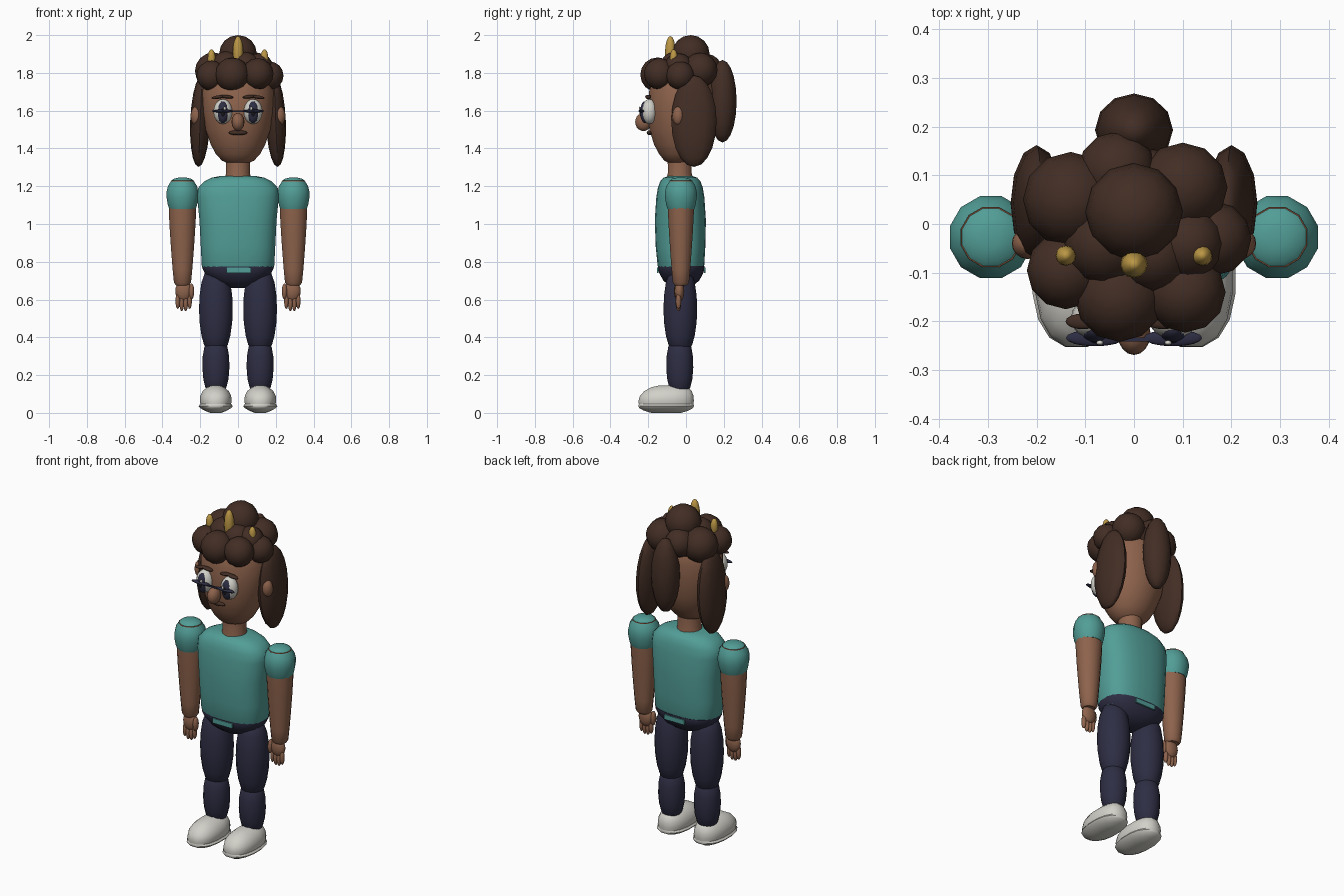
import bpy, bmesh, math
from mathutils import Vector, Euler

cube = bpy.data.objects.get("Cube")
if cube:
    bpy.data.objects.remove(cube, do_unlink=True)


def material(name, r, g, b):
    m = bpy.data.materials.new(name)
    m.use_nodes = True
    m.diffuse_color = (r, g, b, 1)
    m.node_tree.nodes["Principled BSDF"].inputs["Base Color"].default_value = (r, g, b, 1)
    return m


skin = material("brown skin", .27, .125, .073)
teal = material("teal shirt", .085, .34, .31)
navy = material("navy trousers", .027, .027, .058)
white = material("off white", .64, .63, .58)
hair = material("dark brown hair", .055, .027, .018)
gold = material("gold", .5, .31, .06)
black = material("black", .008, .008, .012)
rust = material("rust trim", .3, .1, .05)


def finish(bm, name, mat, angle=50):
    bmesh.ops.recalc_face_normals(bm, faces=bm.faces)
    me = bpy.data.meshes.new(name)
    bm.to_mesh(me)
    bm.free()
    me.materials.append(mat)
    ob = bpy.data.objects.new(name, me)
    bpy.context.collection.objects.link(ob)
    bpy.ops.object.select_all(action='DESELECT')
    ob.select_set(True)
    bpy.context.view_layer.objects.active = ob
    bpy.ops.object.shade_smooth_by_angle(angle=math.radians(angle))
    return ob


def ball(name, pos, size, mat, rot=(0, 0, 0), segs=16, rings=10):
    """Ellipsoid with half sizes `size`."""
    bm = bmesh.new()
    bmesh.ops.create_uvsphere(bm, u_segments=segs, v_segments=rings, radius=1)
    turn = Euler(rot)
    for v in bm.verts:
        p = Vector([c * s for c, s in zip(v.co, size)])
        p.rotate(turn)
        v.co = p + Vector(pos)
    return finish(bm, name, mat)


def loft(name, rings, mat, segs=20, power=1.0):
    """Stack of ovals (z, x, y, half width, half depth); power < 1 squares them."""
    bm = bmesh.new()
    loops = []
    for z, x, y, rx, ry in rings:
        loop = []
        for i in range(segs):
            a = math.tau * (i + .5) / segs
            c, s = math.cos(a), math.sin(a)
            loop.append(bm.verts.new((x + rx * math.copysign(abs(c) ** power, c),
                                      y + ry * math.copysign(abs(s) ** power, s), z)))
        loops.append(loop)
    for lo, hi in zip(loops, loops[1:]):
        for i in range(segs):
            j = (i + 1) % segs
            bm.faces.new((lo[i], lo[j], hi[j], hi[i]))
    bm.faces.new(loops[0])
    bm.faces.new(loops[-1])
    return finish(bm, name, mat)


def limb(name, x, y, profile, mat, segs=16, depth=1.0):
    return loft(name, [(z, x, y, r, r * depth) for z, r in profile], mat, segs)


def plate(name, pos, size, mat):
    bm = bmesh.new()
    bmesh.ops.create_cube(bm, size=1)
    for v in bm.verts:
        v.co = Vector([c * s for c, s in zip(v.co, size)]) + Vector(pos)
    return finish(bm, name, mat)


# Torso, hips and neck
loft("shirt", [(.735, 0, -.025, .175, .11), (.78, 0, -.027, .193, .124),
               (.88, 0, -.029, .198, .132), (1.02, 0, -.03, .205, .136),
               (1.14, 0, -.03, .217, .128), (1.19, 0, -.03, .213, .12),
               (1.225, 0, -.03, .18, .108), (1.245, 0, -.03, .14, .09),
               (1.255, 0, -.03, .09, .06)], teal, 28, .8)
loft("hips", [(.66, 0, -.025, .03, .03), (.675, 0, -.025, .08, .065),
              (.7, 0, -.025, .135, .095), (.735, 0, -.025, .175, .115),
              (.765, 0, -.025, .19, .126), (.778, 0, -.025, .192, .124)], navy, 24, .8)
for side, y in (("front", -.15), ("back", .1)):
    plate("belt_panel_" + side, (.005, y, .755), (.13, .009, .028), teal)
limb("neck", 0, -.033, [(1.23, .075), (1.27, .064), (1.38, .066)], skin)

# Head
loft("head", [(1.318, 0, -.04, .045, .04), (1.335, 0, -.04, .085, .075),
              (1.37, 0, -.038, .118, .105), (1.42, 0, -.035, .145, .135),
              (1.5, 0, -.032, .173, .163), (1.6, 0, -.03, .189, .172),
              (1.7, 0, -.025, .19, .172), (1.78, 0, -.02, .165, .15),
              (1.84, 0, -.015, .11, .1), (1.86, 0, -.015, .05, .05)], skin, 24)
ball("nose", (0, -.225, 1.54), (.034, .044, .048), skin)
ball("moustache", (0, -.192, 1.483), (.05, .016, .013), hair)
plate("glasses_bridge", (0, -.237, 1.597), (.26, .008, .009), navy)

for side, s in (("left", 1), ("right", -1)):
    # Face details
    ball("eye_" + side, (s * .08, -.194, 1.595), (.05, .043, .066), white)
    ball("iris_" + side, (s * .08, -.217, 1.592), (.03, .026, .058), navy)
    ball("pupil_" + side, (s * .08, -.231, 1.592), (.016, .015, .03), black)
    ball("eye_glint_" + side, (s * .07, -.244, 1.612), (.007, .005, .009), white)
    ball("lens_rim_" + side, (s * .08, -.234, 1.598), (.06, .017, .008), navy)
    for part, x, z, tilt in (("inner", .06, 1.674, -.12), ("outer", .105, 1.672, .16)):
        ball(f"brow_{part}_{side}", (s * x, -.2, z), (.036, .016, .009), hair, (0, s * tilt, 0))
    ball("ear_" + side, (s * .218, -.04, 1.572), (.033, .032, .052), skin)
    ball("side_lock_" + side, (s * .2, .042, 1.545), (.053, .12, .243), hair, (0, s * -.04, 0), 12, 10)

    # Arm and sleeve
    x, y = s * .294, -.027
    limb("arm_" + side, x, y, [(.675, .035), (.69, .046), (.76, .053), (.86, .061),
                               (.96, .068), (1.05, .073), (1.1, .074)], skin, 16, .95)
    limb("sleeve_" + side, x, y, [(1.08, .073), (1.1, .08), (1.14, .087), (1.17, .087),
                                  (1.2, .08), (1.225, .064)], teal, 12)
    limb("sleeve_seam_" + side, x, y, [(1.222, .064), (1.229, .0635)], rust, 12)
    limb("sleeve_cap_" + side, x, y, [(1.229, .061), (1.239, .05), (1.246, .02)], teal, 12)

    # Hand
    ball("palm_" + side, (s * .288, -.035, .645), (.044, .026, .055), skin)
    for i in range(4):
        drop = .012 if i in (1, 2) else 0
        ball(f"finger_{i + 1}_{side}", (s * (.256 + .021 * i), -.04, .592 - drop),
             (.0125, .015, .042), skin, segs=10, rings=8)
    ball("thumb_" + side, (s * .246, -.045, .643), (.015, .02, .042), skin, segs=10, rings=8)

    # Leg
    limb("thigh_" + side, s * .117, -.03, [(.34, .05), (.36, .064), (.41, .078), (.48, .088),
                                           (.55, .091), (.62, .088), (.69, .078), (.74, .06),
                                           (.765, .03)], navy)
    limb("calf_" + side, s * .117, -.033, [(.115, .045), (.135, .057), (.18, .068), (.24, .073),
                                           (.3, .071), (.35, .062), (.375, .045)], navy)

    # Shoe
    fx, fy = s * .118, -.105
    loft("shoe_" + side, [(.045, fx, fy, .082, .147), (.065, fx, fy, .086, .149),
                          (.09, fx, fy + .003, .083, .144), (.115, fx, fy + .01, .07, .128),
                          (.135, fx, fy + .018, .048, .1), (.146, fx, fy + .02, .02, .055)],
         white, 16, .85)
    loft("sole_" + side, [(.0, fx, fy, .03, .08), (.012, fx, fy, .06, .12),
                          (.026, fx, fy, .084, .145), (.036, fx, fy, .092, .15),
                          (.046, fx, fy, .084, .147)], white, 16, .85)

# Hair curls: x, y, z, radius
ball("back_lock", (0, .193, 1.65), (.08, .075, .218), hair, (0, 0, 0), 12, 10)
ball("hair_cap", (0, .01, 1.79), (.17, .15, .085), hair)
curls = [(0, .025, 1.9, .1), (-.03, -.15, 1.79, .092), (.105, -.14, 1.795, .083),
         (-.14, -.095, 1.785, .08), (.165, -.03, 1.785, .076), (-.13, .05, 1.81, .098),
         (.1, .075, 1.815, .092), (-.035, .11, 1.82, .08), (.11, -.04, 1.83, .075),
         (-.06, -.04, 1.83, .085), (.04, -.06, 1.83, .08)]
for i, (x, y, z, r) in enumerate(curls):
    ball(f"curl_{i + 1}", (x, y, z), (r, r, r), hair, segs=12, rings=8)

# Crown points
for name, x, y, z, r, h in (("middle", 0, -.083, 1.91, .028, .085),
                            ("left", .14, -.065, 1.875, .021, .05),
                            ("right", -.14, -.065, 1.875, .021, .05)):
    ball("crown_point_" + name, (x, y, z), (r, r, h), gold, segs=12, rings=8)
